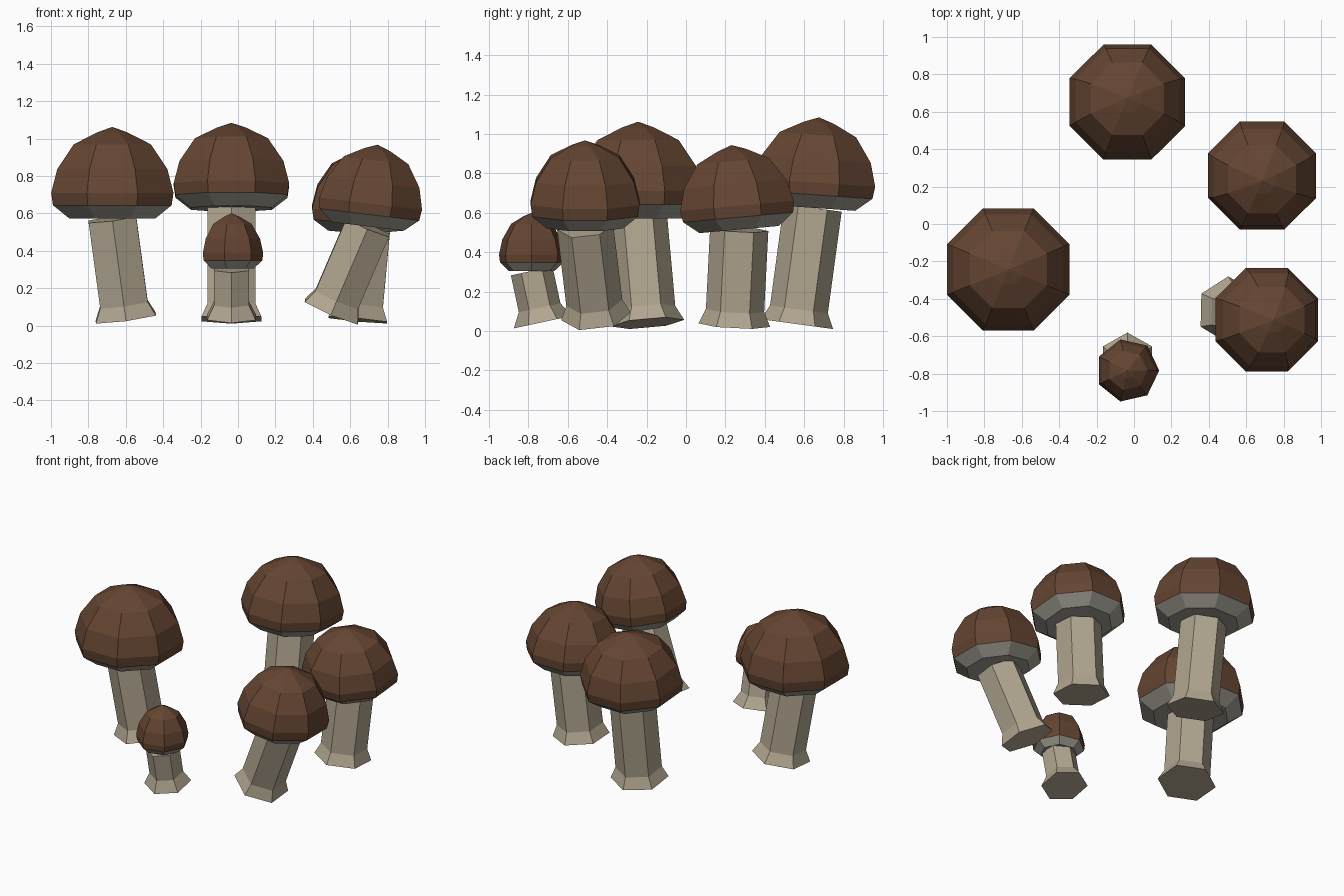
import bpy, math
from mathutils import Vector, Matrix

if "Cube" in bpy.data.objects:
    bpy.data.objects.remove(bpy.data.objects["Cube"])


def material(name, color):
    m = bpy.data.materials.new(name)
    m.diffuse_color = color
    m.use_nodes = True
    m.node_tree.nodes["Principled BSDF"].inputs["Base Color"].default_value = m.diffuse_color
    return m


BROWN = material("cap_brown", (0.13, 0.06, 0.032, 1))
GILL = material("gill_grey", (0.36, 0.34, 0.29, 1))
CREAM = material("stem_cream", (0.44, 0.38, 0.28, 1))


def lathe(name, profile, sides, start, matrix, mats, mat_of_band):
    """Stack polygon rings along local z; a zero radius closes to a point."""
    verts, rings, faces, slots = [], [], [], []
    for r, z in profile:
        n = sides if r > 0 else 1
        rings.append([len(verts) + i for i in range(n)])
        for i in range(n):
            a = start + 2 * math.pi * i / sides
            verts.append(matrix @ Vector((r * math.cos(a), r * math.sin(a), z)))
    faces.append(rings[0][::-1])
    slots.append(mat_of_band(-1))
    for b, (lo, hi) in enumerate(zip(rings, rings[1:])):
        for i in range(sides):
            j = (i + 1) % sides
            faces.append([lo[i], lo[j], hi[0]] if len(hi) == 1
                         else [lo[i], lo[j], hi[j], hi[i]])
            slots.append(mat_of_band(b))
    if len(rings[-1]) > 1:
        faces.append(rings[-1])
        slots.append(mat_of_band(len(rings)))
    me = bpy.data.meshes.new(name)
    me.from_pydata(verts, [], faces)
    for m in mats:
        me.materials.append(m)
    me.polygons.foreach_set("material_index", slots)
    ob = bpy.data.objects.new(name, me)
    bpy.context.collection.objects.link(ob)


def aimed(origin, direction):
    """Shortest tilt of local z onto the direction."""
    q = Vector((0, 0, 1)).rotation_difference(Vector(direction))
    return Matrix.Translation(origin) @ q.to_matrix().to_4x4()


# Cap profile: (radius, height) as fractions of cap radius and cap height
CAP = [(0.70, 0), (0.97, 0.145), (1.0, 0.28), (0.90, 0.54),
       (0.63, 0.81), (0.25, 0.94), (0, 1)]


def mushroom(name, foot, base, tilt, cap_r, cap_h, sides, stem_r, flare_r):
    # Stem: hexagonal shaft with flared foot, square to its own lean
    foot, base = Vector(foot), Vector(base)
    axis = base - foot
    length = axis.length
    stem = [(flare_r, 0), (stem_r, 0.075), (stem_r, length)]
    lathe(name + "_stem", stem, 6, math.pi / 2, aimed(foot, axis),
          [CREAM], lambda b: 0)
    # Cap: brown dome over a grey gill band and flat underside
    start = math.pi / 8 if sides == 8 else 0
    lathe(name + "_cap", [(r * cap_r, h * cap_h) for r, h in CAP], sides, start,
          aimed(base, tilt), [BROWN, GILL], lambda b: 1 if b < 1 else 0)


mushroom("left_mushroom", (-0.60, -0.195, 0.04), (-0.672, -0.243, 0.572),
         (0, 0, 1), 0.354, 0.49, 8, 0.148, 0.187)
mushroom("back_mushroom", (-0.035, 0.563, 0.035), (-0.035, 0.643, 0.625),
         (0, 0.07, 1), 0.334, 0.46, 8, 0.148, 0.185)
mushroom("right_mushroom", (0.64, 0.245, 0.03), (0.685, 0.27, 0.515),
         (0, -0.09, 1), 0.313, 0.43, 8, 0.148, 0.182)
mushroom("leaning_mushroom", (0.50, -0.457, 0.075), (0.695, -0.512, 0.53),
         (0.12, 0, 1), 0.299, 0.44, 8, 0.143, 0.178)
mushroom("small_mushroom", (-0.035, -0.727, 0.045), (-0.035, -0.783, 0.305),
         (0, 0, 1), 0.170, 0.295, 7, 0.108, 0.150)
